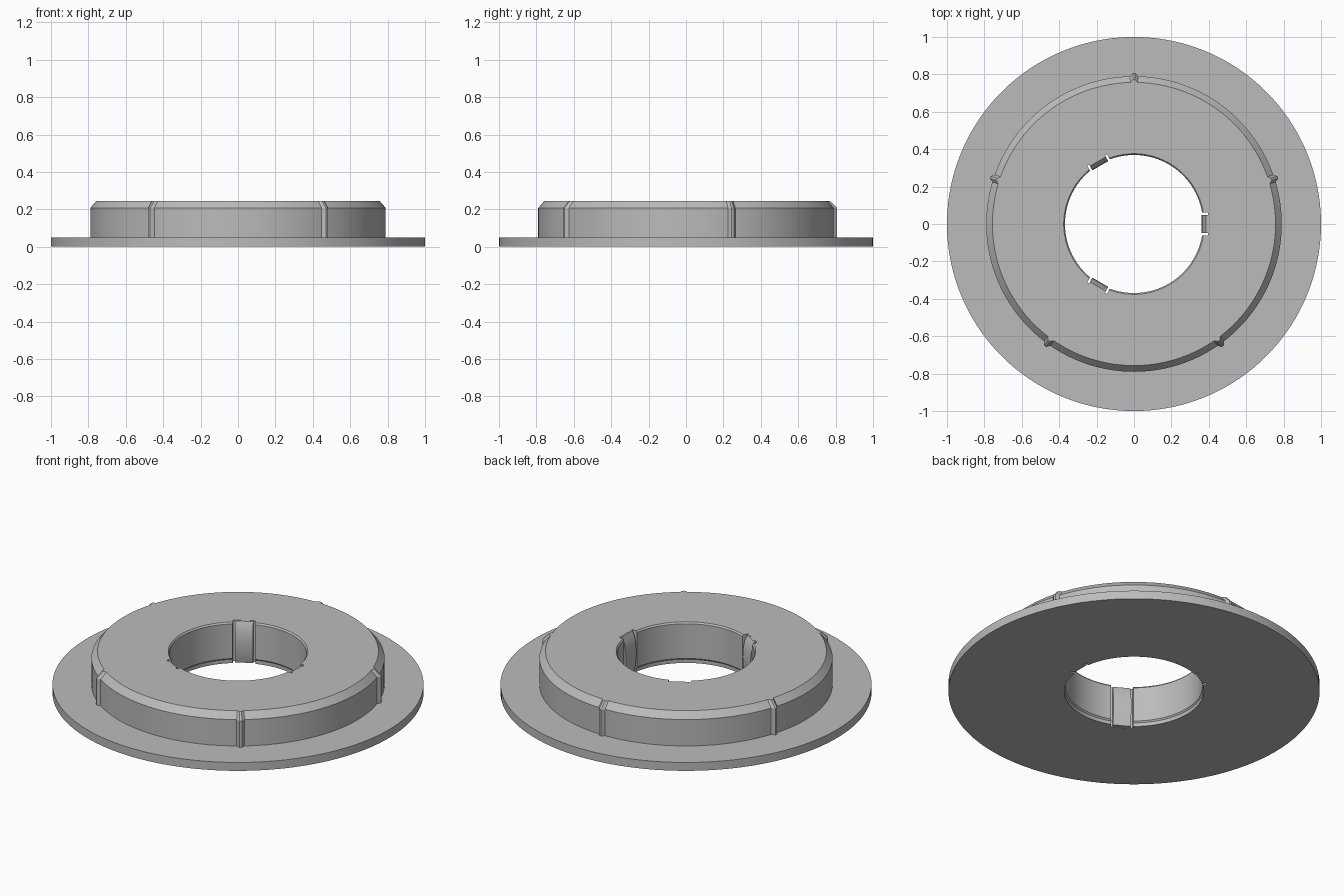
import bpy, bmesh, math
from mathutils import Matrix

if "Cube" in bpy.data.objects:
    bpy.data.objects.remove(bpy.data.objects["Cube"])

grey = bpy.data.materials.new("plain_grey")
grey.diffuse_color = (0.5, 0.5, 0.5, 1)
grey.use_nodes = True
grey.node_tree.nodes["Principled BSDF"].inputs["Base Color"].default_value = grey.diffuse_color


def make_object(name, bm, smooth=True):
    bmesh.ops.recalc_face_normals(bm, faces=bm.faces[:])
    mesh = bpy.data.meshes.new(name)
    bm.to_mesh(mesh)
    bm.free()
    mesh.materials.append(grey)
    ob = bpy.data.objects.new(name, mesh)
    bpy.context.collection.objects.link(ob)
    return ob


def block(bm, x0, x1, y, z0, z1, angle):
    """Box pointing outwards along the given angle."""
    mat = (Matrix.Rotation(angle, 4, 'Z')
           @ Matrix.Translation(((x0 + x1) / 2, 0, (z0 + z1) / 2))
           @ Matrix.Diagonal((x1 - x0, 2 * y, z1 - z0, 1)))
    bmesh.ops.create_cube(bm, size=1, matrix=mat)


# Angular stations: even steps, with five small outward ridges on the hub
RIBS = [math.radians(90 + 72 * k) for k in range(5)]
stations = []
for rib in RIBS:
    stations += [(rib - 0.026, 0), (rib - 0.008, 0.018),
                 (rib + 0.008, 0.018), (rib + 0.026, 0)]
    span = math.radians(72) - 0.052
    stations += [(rib + 0.026 + span * i / 28, 0) for i in range(1, 28)]

# Cross-section of flange, hub and bore: radius, height, ridge strength
profile = [(0.376, 0, 0), (1, 0, 0), (1, 0.05, 0), (0.79, 0.05, 1),
           (0.79, 0.207, 1), (0.757, 0.245, 0.8), (0.376, 0.245, 0),
           (0.369, 0.236, 0), (0.369, 0.03, 0), (0.376, 0.022, 0)]
bm = bmesh.new()
rings = [[bm.verts.new(((r + b * k) * math.cos(a), (r + b * k) * math.sin(a), z))
          for r, z, k in profile] for a, b in stations]
for i, ring in enumerate(rings):
    nxt = rings[(i + 1) % len(rings)]
    for j in range(len(profile)):
        m = (j + 1) % len(profile)
        bm.faces.new((ring[j], nxt[j], nxt[m], ring[m]))
body = make_object("flanged_hub", bm)

# Pockets in the bore that leave slots beside each clip
CLIPS = [0, math.radians(120), math.radians(240)]
bm = bmesh.new()
for a in CLIPS:
    block(bm, 0.3, 0.395, 0.061, -0.1, 0.4, a)
cutter = make_object("pocket_cutter", bm)
mod = body.modifiers.new("pockets", 'BOOLEAN')
mod.operation = 'DIFFERENCE'
mod.solver = 'EXACT'
mod.object = cutter
bpy.context.view_layer.objects.active = body
body.select_set(True)
bpy.ops.object.modifier_apply(modifier=mod.name)
bpy.data.objects.remove(cutter)
bpy.ops.object.shade_smooth_by_angle(angle=math.radians(25))

# Bowed spring clips standing in the pockets
side = [(0.398, 0.002), (0.376, 0.002), (0.369, 0.03), (0.363, 0.07),
        (0.36, 0.12), (0.363, 0.17), (0.371, 0.215), (0.386, 0.244), (0.398, 0.244)]
for n, a in enumerate(CLIPS):
    bm = bmesh.new()
    ends = [[bm.verts.new((x, y, z)) for x, z in side] for y in (-0.049, 0.049)]
    for end in ends:
        bm.faces.new(end)
    for i in range(len(side)):
        j = (i + 1) % len(side)
        bm.faces.new((ends[0][i], ends[0][j], ends[1][j], ends[1][i]))
    bm.transform(Matrix.Rotation(a, 4, 'Z'))
    clip = make_object("spring_clip_%d" % (n + 1), bm)
    bpy.ops.object.select_all(action='DESELECT')
    clip.select_set(True)
    bpy.context.view_layer.objects.active = clip
    bpy.ops.object.shade_smooth_by_angle(angle=math.radians(25))
